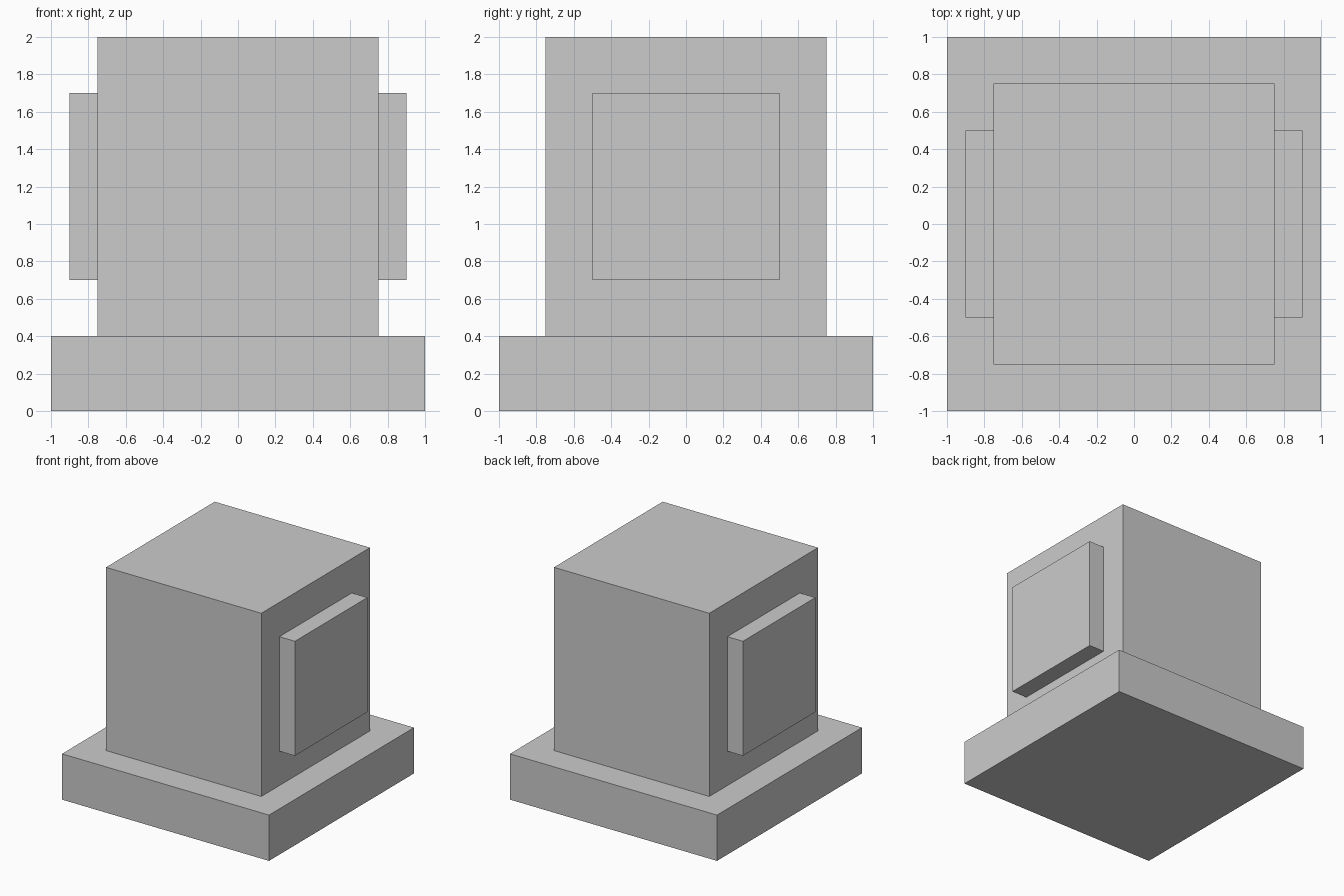
import bpy

if "Cube" in bpy.data.objects:
    bpy.data.objects.remove(bpy.data.objects["Cube"])


def box(name, x, y, z):
    """Add a box spanning the given (min, max) ranges."""
    bpy.ops.mesh.primitive_cube_add(size=1)
    obj = bpy.context.object
    obj.name = name
    for v in obj.data.vertices:
        v.co = [r[0] if c < 0 else r[1] for c, r in zip(v.co, (x, y, z))]
    return obj


# Wide square base slab
box("base", (-1, 1), (-1, 1), (0, 0.4))

# Main block standing on the base
box("body", (-0.75, 0.75), (-0.75, 0.75), (0.4, 2))

# Raised square panels on the left and right sides
for name, side in (("left_panel", -1), ("right_panel", 1)):
    box(name, sorted((side * 0.75, side * 0.9)), (-0.5, 0.5), (0.7, 1.7))
